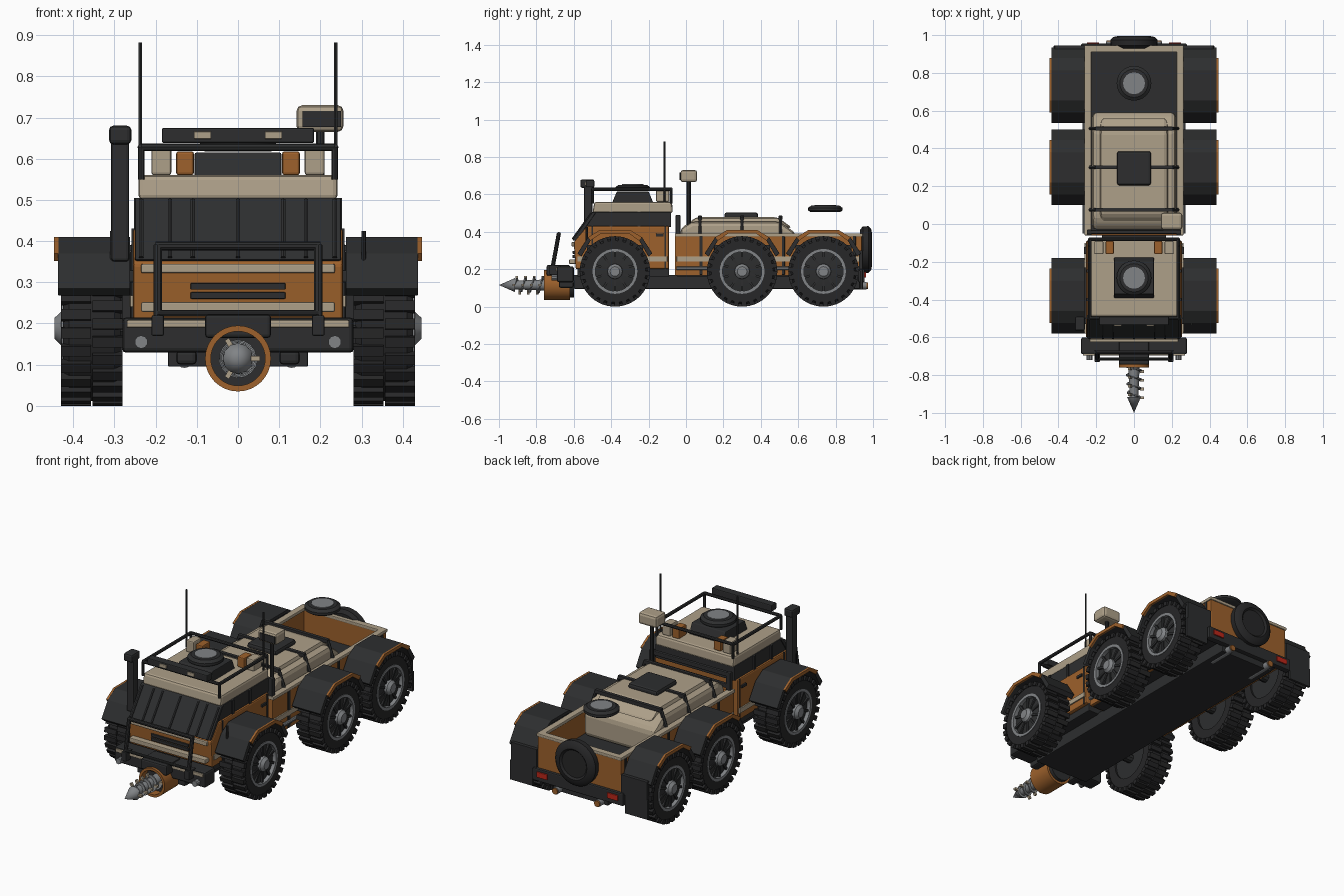
import bpy, bmesh, math
from mathutils import Vector, Matrix

if "Cube" in bpy.data.objects:
    bpy.data.objects.remove(bpy.data.objects["Cube"])


def material(name, rgb, rough=0.6):
    m = bpy.data.materials.new(name)
    m.use_nodes = True
    m.diffuse_color = (*rgb, 1)
    bsdf = m.node_tree.nodes["Principled BSDF"]
    bsdf.inputs["Base Color"].default_value = (*rgb, 1)
    bsdf.inputs["Roughness"].default_value = rough
    return m


ORANGE = material("burnt orange", (0.34, 0.12, 0.025))
CREAM = material("sand cream", (0.42, 0.35, 0.25))
DARK = material("charcoal", (0.026, 0.027, 0.028))
RUBBER = material("tyre rubber", (0.02, 0.02, 0.021))
STEEL = material("steel grey", (0.22, 0.23, 0.24))
RED = material("tail red", (0.5, 0.02, 0.01))


def finish(name, bm, mat, bevel=0, smooth=False):
    bmesh.ops.recalc_face_normals(bm, faces=bm.faces)
    me = bpy.data.meshes.new(name)
    bm.to_mesh(me)
    bm.free()
    me.materials.append(mat)
    ob = bpy.data.objects.new(name, me)
    bpy.context.collection.objects.link(ob)
    if smooth:
        bpy.context.view_layer.objects.active = ob
        ob.select_set(True)
        bpy.ops.object.shade_smooth_by_angle(angle=math.radians(35))
        ob.select_set(False)
    if bevel:
        mod = ob.modifiers.new("bevel", "BEVEL")
        mod.width, mod.segments = bevel, 2
    return ob


def box(name, mat, x, y, z, bevel=0.004):
    """Box from (low, high) ranges on each axis."""
    bm = bmesh.new()
    spans = [Vector(r) for r in (x, y, z)]
    size = [abs(s[1] - s[0]) for s in spans]
    mid = [(s[0] + s[1]) / 2 for s in spans]
    bmesh.ops.create_cube(bm, size=1, matrix=Matrix.Translation(mid) @ Matrix.Diagonal((*size, 1)))
    return finish(name, bm, mat, bevel)


def prism(name, mat, pts, x0, x1, bevel=0.004):
    """Side profile of (y, z) points pushed along x."""
    bm = bmesh.new()
    face = bm.faces.new([bm.verts.new((x0, y, z)) for y, z in pts])
    out = bmesh.ops.extrude_face_region(bm, geom=[face])["geom"]
    bmesh.ops.translate(bm, vec=(x1 - x0, 0, 0), verts=[v for v in out if isinstance(v, bmesh.types.BMVert)])
    return finish(name, bm, mat, bevel)


def bar(name, mat, p, q, r, r2=None, seg=10):
    p, q = Vector(p), Vector(q)
    bm = bmesh.new()
    turn = (q - p).to_track_quat("Z", "Y").to_matrix().to_4x4()
    bmesh.ops.create_cone(bm, cap_ends=True, segments=seg, radius1=r, radius2=r if r2 is None else r2,
                          depth=(q - p).length, matrix=Matrix.Translation((p + q) / 2) @ turn)
    return finish(name, bm, mat, smooth=True)


def lathe(name, mat, prof, origin=(0, 0, 0), axis="X", seg=32):
    """Closed (along, radius) outline spun about an axis through origin."""
    bm = bmesh.new()
    turn = Vector((0, 0, 1)).rotation_difference(Vector([axis == a for a in "XYZ"])).to_matrix()
    rings = []
    for i in range(seg):
        a = math.tau * i / seg
        rings.append([bm.verts.new(turn @ Vector((r * math.cos(a), r * math.sin(a), h)) + Vector(origin)) for h, r in prof])
    n = len(prof)
    for i in range(seg):
        a, b = rings[i], rings[(i + 1) % seg]
        for j in range(n):
            bm.faces.new((a[j], a[(j + 1) % n], b[(j + 1) % n], b[j]))
    bmesh.ops.remove_doubles(bm, verts=bm.verts, dist=1e-5)
    return finish(name, bm, mat, smooth=True)


# Wheel parts, made once about the origin with the outside towards +x
R = 0.188
tyre = lathe("tyre", RUBBER, [(-.07, .115), (-.07, .165), (-.055, .176), (.055, .176), (.07, .165), (.07, .115)])
rim = lathe("rim_ring", STEEL, [(.03, .105), (.073, .105), (.073, .12), (.03, .12)])
disc = lathe("wheel_disc", DARK, [(-.06, 0), (-.06, .118), (.05, .118), (.06, .06), (.06, 0)])
hub = lathe("hub", STEEL, [(.05, 0), (.05, .042), (.075, .04), (.09, .026), (.09, 0)], seg=12)
bm = bmesh.new()
for i in range(26):
    for side in (-1, 1):
        turn = Matrix.Rotation(math.tau * (i + side * .25) / 26, 4, "X")
        place = turn @ Matrix.Translation((side * .038, 0, .176)) @ Matrix.Diagonal((.073, .026, .024, 1))
        bmesh.ops.create_cube(bm, size=1, matrix=place)
lugs = finish("tread_lugs", bm, RUBBER)
bm = bmesh.new()
for i in range(10):
    turn = Matrix.Rotation(math.tau * i / 10, 4, "X")
    bmesh.ops.create_cube(bm, size=1, matrix=turn @ Matrix.Translation((.058, 0, .075)) @ Matrix.Diagonal((.014, .012, .07, 1)))
spokes = finish("wheel_spokes", bm, DARK)
parts = [tyre, rim, disc, hub, lugs, spokes]
AXLES = (-.38, .30, .735)
for y in AXLES:
    bar("axle", DARK, (-.3, y, R), (.3, y, R), .025)
    for s in (-1, 1):
        for src in parts:
            ob = src.copy()
            ob.location = (s * .355, y, R)
            ob.rotation_euler.z = 0 if s > 0 else math.pi
            bpy.context.collection.objects.link(ob)
for src in parts:
    bpy.data.objects.remove(src)

# Fenders with coloured outer lips
ARCH = [(-.2, .285), (-.145, .37), (-.08, .41), (.08, .41), (.145, .37), (.2, .285)]
for y in AXLES:
    outer = [(y + a, z) for a, z in ARCH]
    inner = [(y + a * .9, z - .018) for a, z in reversed(ARCH)]
    for s in (-1, 1):
        prism("fender", DARK, outer + inner, s * .262, s * .437, .002)
        prism("fender_lip", ORANGE, outer[1:5] + inner[1:5], s * .436, s * .447, 0)
        box("fender_stay", DARK, (s * .25, s * .275), (y - .15, y + .15), (.3, .33))

# Chassis
box("chassis_plate", DARK, (-.17, .17), (-.6, .93), (.095, .17))
box("cab_floor", DARK, (-.235, .235), (-.58, -.09), (.16, .21))

# Cab
prism("cab_body", ORANGE, [(-.59, .2), (-.6, .345), (-.53, .43), (-.09, .43), (-.09, .2)], -.255, .255, .008)
prism("cab_windows", DARK, [(-.55, .425), (-.49, .505), (-.08, .505), (-.08, .425)], -.245, .245)
prism("windscreen", DARK, [(-.607, .355), (-.5, .505), (-.48, .505), (-.585, .35)], -.25, .25)
for x in (-.235, -.165, -.11, 0, .11, .165, .235):
    bar("windscreen_rib", DARK, (x, -.606, .36), (x, -.505, .5), .006, seg=6)
prism("cab_roof", CREAM, [(-.5, .5), (-.49, .56), (-.075, .56), (-.07, .5)], -.242, .242, .012)
box("hood_stripe", CREAM, (-.235, .235), (-.612, -.59), (.322, .345))
box("grille_sill", CREAM, (-.235, .235), (-.625, -.58), (.228, .252))
for z in (.268, .29):
    box("grille_slot", DARK, (-.115, .115), (-.606, -.58), (z - .008, z + .008), .002)
for s in (-1, 1):
    box("cab_side_stripe", CREAM, (s * .25, s * .262), (-.58, -.1), (.24, .268), .002)
    box("door_handle", DARK, (s * .25, s * .264), (-.16, -.12), (.375, .39), .002)
    for y in (-.5, -.11):
        box("door_seam", DARK, (s * .25, s * .258), (y - .004, y + .004), (.2, .43), 0)
    for y in (-.4, -.25):
        box("window_pillar", DARK, (s * .24, s * .252), (y - .008, y + .008), (.425, .505), 0)
    bar("fender_marker", DARK, (s * .305, -.53, .35), (s * .305, -.53, .425), .006)

# Front bumper and bull bar
box("front_bumper", DARK, (-.28, .28), (-.69, -.6), (.13, .215), .01)
box("bumper_plate", CREAM, (-.27, .27), (-.697, -.68), (.19, .208), .003)
for s in (-1, 1):
    bar("fog_lamp", STEEL, (s * .235, -.68, .155), (s * .235, -.72, .155), .016)
    bar("bull_bar_post", DARK, (s * .195, -.715, .2), (s * .195, -.68, .39), .011)
    box("bull_bar_foot", DARK, (s * .18, s * .21), (-.73, -.67), (.17, .22))
    box("tow_hook", DARK, (s * .1, s * .15), (-.68, -.6), (.1, .135), .01)
bar("bull_bar_top", DARK, (-.2, -.68, .388), (.2, -.68, .388), .011)
bar("bull_bar_mid", DARK, (-.195, -.715, .225), (.195, -.715, .225), .008)

# Drill
AX = .115
lathe("drill_housing", ORANGE, [(-.76, .066), (-.76, .08), (-.62, .08), (-.62, .066)], (0, 0, AX), "Y")
bar("drill_motor", DARK, (0, -.71, AX), (0, -.6, AX), .067, seg=20)
box("drill_mount", DARK, (-.08, .08), (-.745, -.62), (.165, .222), .008)
bar("drill_shaft", STEEL, (0, -.7, AX), (0, -.93, AX), .032, .022, 12)
bar("drill_tip", STEEL, (0, -.915, AX), (0, -1, AX), .037, 0, 12)
bm = bmesh.new()
pairs = []
for i in range(61):
    a, y = math.tau * i / 15, -.92 + .0031 * i
    pairs.append([bm.verts.new((r * math.cos(a), y, AX + r * math.sin(a))) for r in (.015, .036 + .0002 * i)])
    if i % 5 == 0:
        c = Matrix.Translation((.043 * math.cos(a), y, AX + .043 * math.sin(a))) @ Matrix.Rotation(-a, 4, "Y")
        tooth = bmesh.new()
        bmesh.ops.create_cube(tooth, size=1, matrix=c @ Matrix.Diagonal((.022, .014, .012, 1)))
        finish("drill_tooth", tooth, CREAM)
for p, q in zip(pairs, pairs[1:]):
    bm.faces.new((p[0], p[1], q[1], q[0]))
screw = finish("drill_screw", bm, STEEL)
screw.modifiers.new("thickness", "SOLIDIFY").thickness = .007

# Snorkel
box("snorkel_pipe", DARK, (-.308, -.264), (-.545, -.5), (.35, .65), .008)
box("snorkel_head", DARK, (-.313, -.259), (-.565, -.49), (.635, .68), .01)

# Roof rack, lamps, cases and aerials
RACK = ((-.235, -.5), (.235, -.5), (.235, -.08), (-.235, -.08))
for i, (x, y) in enumerate(RACK):
    x2, y2 = RACK[(i + 1) % 4]
    bar("rack_rail", DARK, (x, y, .628), (x2, y2, .628), .009, seg=8)
    bar("rack_post", DARK, (x, y, .55), (x, y, .628), .008, seg=8)
box("light_bar", DARK, (-.185, .185), (-.535, -.49), (.638, .675), .005)
for s in (-1, 1):
    box("light_bar_lens", CREAM, (s * .065, s * .107), (-.54, -.53), (.648, .666), .002)
    box("orange_case", ORANGE, (s * .107, s * .15), (-.16, -.09), (.56, .618), .006)
    box("cream_case", CREAM, (s * .162, s * .21), (-.16, -.09), (.56, .625), .006)
    bar("aerial", DARK, (s * .237, -.115, .56), (s * .237, -.115, .882), .005, seg=6)
prism("turret_base", DARK, [(-.395, .555), (-.37, .615), (-.2, .615), (-.175, .555)], -.105, .105)
DISH = [(0, 0), (0, .08), (.008, .092), (.022, .092), (.034, .075), (.034, 0)]
for y, z in ((-.285, .617), (.745, .506)):
    lathe("hatch_dish", DARK, DISH, (0, y, z), "Z", 24)
    bar("hatch_cap", STEEL, (0, y, z + .03), (0, y, z + .038), .058, seg=16)

# Cargo body
box("bed_floor", DARK, (-.24, .24), (-.05, .93), (.16, .25))
for s in (-1, 1):
    box("bed_side", ORANGE, (s * .232, s * .256), (-.06, .94), (.165, .378))
    box("bed_rail", CREAM, (s * .226, s * .262), (-.06, .945), (.374, .392))
    box("bed_side_stripe", CREAM, (s * .25, s * .263), (-.05, .93), (.24, .268), .002)
    bar("side_pipe", STEEL, (s * .262, -.05, .205), (s * .262, .93, .205), .01)
    for y in (.08, .52, .9):
        box("bed_side_rib", DARK, (s * .25, s * .262), (y - .008, y + .008), (.17, .375), .002)
    box("headboard_post", DARK, (s * .225, s * .25), (-.055, -.03), (.17, .49))
for z in (.34, .41, .475):
    box("headboard_bar", DARK, (-.24, .24), (-.052, -.033), (z - .012, z + .012))
box("bed_front", ORANGE, (-.25, .25), (-.06, -.035), (.165, .378))
box("tailgate", ORANGE, (-.25, .25), (.915, .94), (.165, .378))
box("tailgate_rail", CREAM, (-.25, .25), (.91, .946), (.374, .392))

# Covered load with straps and a hatch
prism("load_cover", CREAM, [(-.03, .25), (-.03, .42), (.03, .455), (.5, .455), (.59, .39), (.59, .25)], -.222, .222, .025)
prism("load_cover_top", CREAM, [(-.01, .42), (.05, .478), (.49, .478), (.57, .42)], -.18, .18, .02)
for y in (.075, .3, .505):
    box("strap_top", DARK, (-.205, .205), (y - .01, y + .01), (.465, .486), .002)
    for s in (-1, 1):
        bar("strap_side", DARK, (s * .2, y, .475), (s * .232, y, .385), .01, seg=6)
box("load_hatch", DARK, (-.09, .09), (.205, .385), (.47, .503), .012)

# Mast lamp
bar("lamp_mast", DARK, (.2, .015, .38), (.2, .015, .68), .011)
box("lamp_housing", CREAM, (.142, .256), (-.03, .06), (.665, .73), .014)
box("lamp_lens", DARK, (.156, .25), (-.034, -.028), (.677, .716), .001)

# Rear end
box("rear_bumper", DARK, (-.28, .28), (.92, .955), (.13, .2), .006)
SPARE = [(.93, 0), (.93, .105), (.945, .123), (.975, .125), (.99, .11), (.995, .085), (.985, .075), (.985, 0)]
lathe("spare_wheel", RUBBER, SPARE, (0, 0, .305), "Y")
for s in (-1, 1):
    box("tail_light", RED, (s * .185, s * .25), (.95, .962), (.155, .185), .002)
    bar("exhaust_pipe", STEEL, (s * .13, .8, .112), (s * .13, .965, .112), .02, seg=14)
    bar("exhaust_tip", ORANGE, (s * .13, .963, .112), (s * .13, .972, .112), .017, seg=14)
    box("mud_flap", DARK, (s * .285, s * .425), (.93, .945), (.09, .2), .002)
    box("mud_flap_arm", DARK, (s * .26, s * .42), (.925, .945), (.19, .3), .002)
